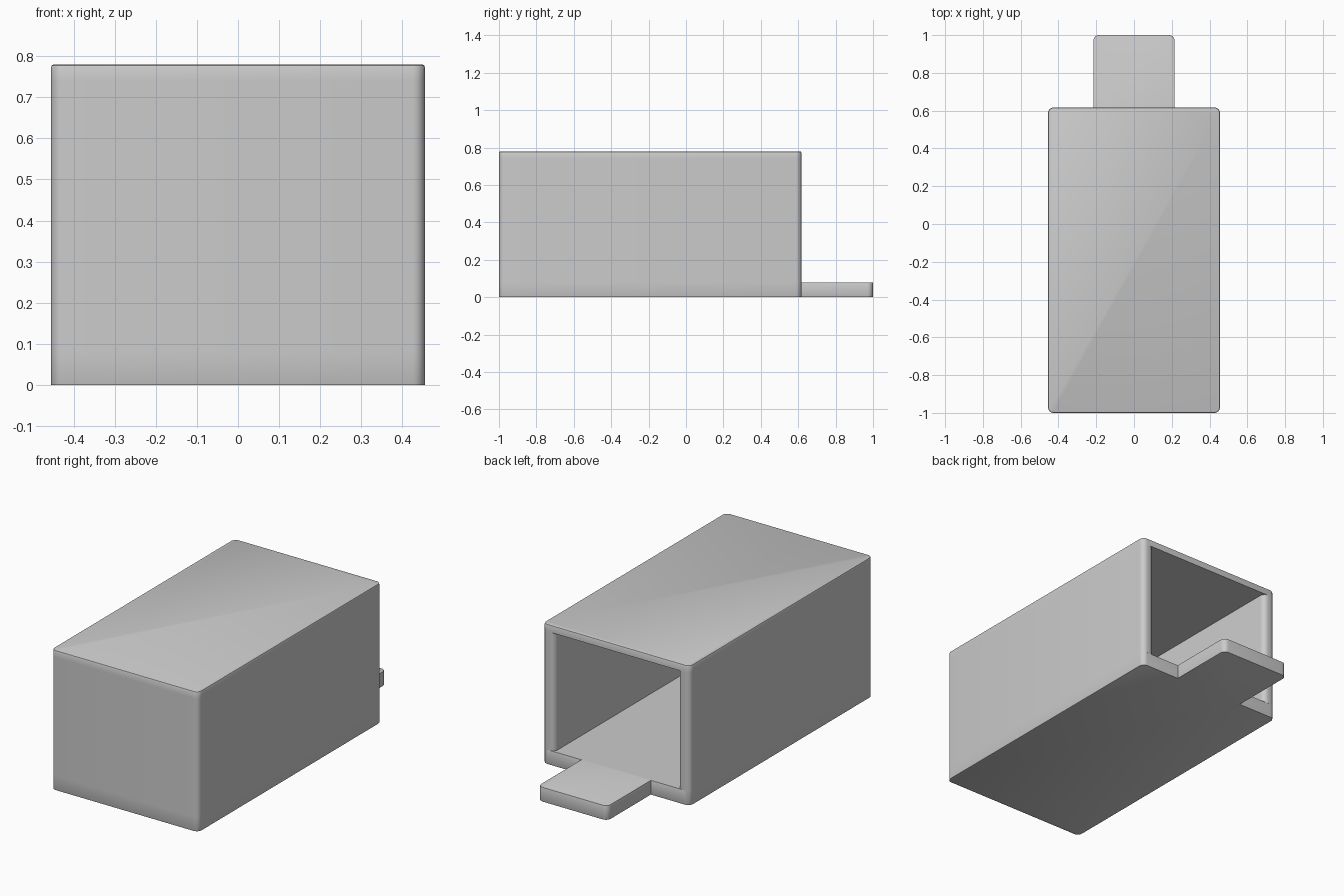
import bpy
import bmesh
import math
from mathutils import Vector

cube = bpy.data.objects.get("Cube")
if cube:
    bpy.data.objects.remove(cube, do_unlink=True)

# Main dimensions
HALF_W = 0.455      # half the width of the box
FRONT, BACK, END = -1.0, 0.617, 1.0
HEIGHT = 0.78
FLOOR, ROOF, WALL = 0.08, 0.04, 0.075
TAB = 0.215         # half the width of the tab
ROUND, CHAMFER = 0.03, 0.008
INNER = HALF_W - WALL

grey = bpy.data.materials.new("plain grey")
grey.use_nodes = True
grey.diffuse_color = (0.6, 0.6, 0.6, 1)
grey.node_tree.nodes["Principled BSDF"].inputs["Base Color"].default_value = (0.6, 0.6, 0.6, 1)


def rounded_outline(half):
    """Mirror a half outline of (x, y, radius) corners and round each one."""
    corners = half + [(-x, y, r) for x, y, r in reversed(half)]
    points = []
    for i, (x, y, r) in enumerate(corners):
        p = Vector((x, y))
        if r == 0:
            points.append(p)
            continue
        before = (Vector(corners[i - 1][:2]) - p).normalized()
        after = (Vector(corners[(i + 1) % len(corners)][:2]) - p).normalized()
        centre = p + (before + after) * r
        for k in range(7):
            a = math.pi / 2 * k / 6
            points.append(centre - after * r * math.cos(a) - before * r * math.sin(a))
    return points


def slab(name, half, z0, z1, softened):
    """Extrude an outline and chamfer the rim edges picked by the rule."""
    bm = bmesh.new()
    base = bm.faces.new([bm.verts.new((p.x, p.y, z0)) for p in rounded_outline(half)])
    top = bmesh.ops.extrude_face_region(bm, geom=[base], use_keep_orig=True)
    moved = [g for g in top["geom"] if isinstance(g, bmesh.types.BMVert)]
    bmesh.ops.translate(bm, verts=moved, vec=(0, 0, z1 - z0))
    bmesh.ops.recalc_face_normals(bm, faces=bm.faces[:])
    rim = [e for e in bm.edges
           if abs(e.verts[0].co.z - e.verts[1].co.z) < 1e-5
           and softened((e.verts[0].co + e.verts[1].co) / 2)]
    if rim:
        bmesh.ops.bevel(bm, geom=rim, offset=CHAMFER, segments=2, profile=0.5,
                        affect='EDGES', clamp_overlap=True)
    mesh = bpy.data.meshes.new(name)
    bm.to_mesh(mesh)
    bm.free()
    mesh.materials.append(grey)
    obj = bpy.data.objects.new(name, mesh)
    bpy.context.collection.objects.link(obj)
    bpy.ops.object.select_all(action='DESELECT')
    obj.select_set(True)
    bpy.context.view_layer.objects.active = obj
    bpy.ops.object.shade_smooth_by_angle(angle=math.radians(35))
    return obj


# Floor with the tab running out of the open back
slab("floor_and_tab",
     [(HALF_W, FRONT, ROUND), (HALF_W, BACK, ROUND), (TAB, BACK, 0), (TAB, END, ROUND)],
     0, FLOOR,
     lambda m: m.z < 0.01 or (m.y > BACK - 0.01 and abs(m.x) < INNER))

# Three walls with rounded ends at the open back
slab("walls",
     [(HALF_W, FRONT, ROUND), (HALF_W, BACK, ROUND), (INNER, BACK, ROUND), (INNER, FRONT + WALL, 0)],
     FLOOR, HEIGHT - ROOF,
     lambda m: False)

# Roof plate
slab("roof",
     [(HALF_W, FRONT, ROUND), (HALF_W, BACK, ROUND)],
     HEIGHT - ROOF, HEIGHT,
     lambda m: m.z > HEIGHT - 0.01)
